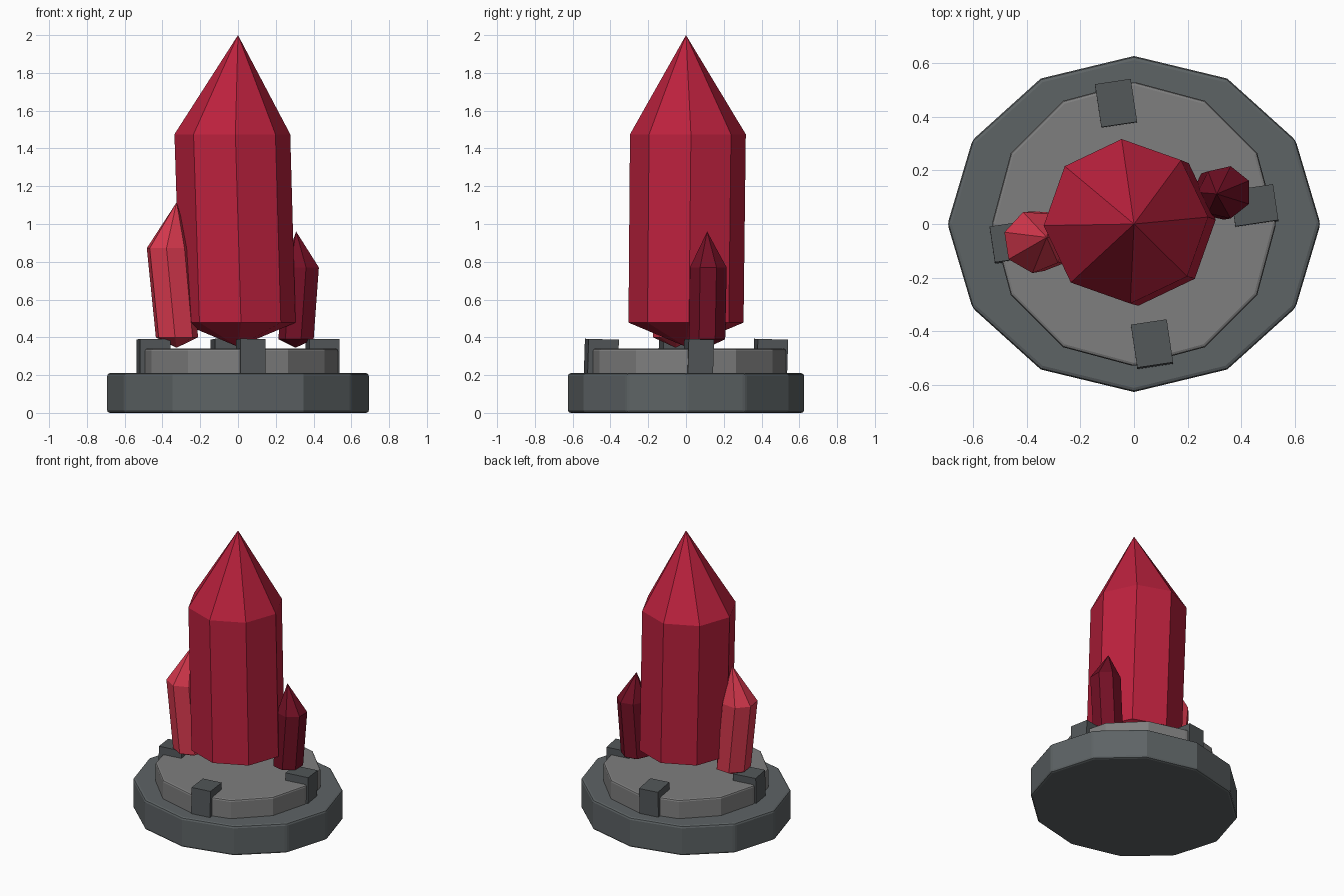
import bpy, bmesh, math
from mathutils import Matrix

if "Cube" in bpy.data.objects:
    bpy.data.objects.remove(bpy.data.objects["Cube"])


def material(name, rgb):
    m = bpy.data.materials.new(name)
    m.diffuse_color = (*rgb, 1)
    m.use_nodes = True
    m.node_tree.nodes["Principled BSDF"].inputs["Base Color"].default_value = m.diffuse_color
    return m


def finish(bm, name, mat, bevel=0):
    bmesh.ops.recalc_face_normals(bm, faces=bm.faces[:])
    me = bpy.data.meshes.new(name)
    bm.to_mesh(me)
    bm.free()
    me.materials.append(mat)
    ob = bpy.data.objects.new(name, me)
    bpy.context.collection.objects.link(ob)
    if bevel:
        b = ob.modifiers.new("edge_bevel", 'BEVEL')
        b.width, b.segments = bevel, 2
    return ob


def ring(bm, sides, cx, cy, z, rx, ry, phase=0):
    pts = []
    for i in range(sides):
        a = math.radians(phase) + i * math.tau / sides
        pts.append(bm.verts.new((cx + rx * math.cos(a), cy + ry * math.sin(a), z)))
    return pts


def bridge(bm, low, high):
    n = len(low)
    for i in range(n):
        j = (i + 1) % n
        bm.faces.new((low[i], low[j], high[j], high[i]))


def slab(name, rx, ry, z0, z1, mat, bevel):
    bm = bmesh.new()
    low, high = (ring(bm, 12, 0, 0, z, rx, ry) for z in (z0, z1))
    bridge(bm, low, high)
    bm.faces.new(low)
    bm.faces.new(high)
    return finish(bm, name, mat, bevel)


def crystal(name, sides, phase, tail, low, high, tip, mat):
    """tail/tip are points; low/high are (x, y, z, radius) rings."""
    bm = bmesh.new()
    a, b = (ring(bm, sides, *r, r[3], phase) for r in (low, high))
    bridge(bm, a, b)
    for loop, point in ((a, tail), (b, tip)):
        v = bm.verts.new(point)
        for i in range(sides):
            bm.faces.new((loop[i], loop[(i + 1) % sides], v))
    return finish(bm, name, mat)


stone = material("dark_stone", (0.11, 0.125, 0.13))
pale = material("pale_stone", (0.21, 0.21, 0.21))
block = material("block_stone", (0.085, 0.095, 0.1))
red = material("red", (0.50, 0.015, 0.047))
light = material("light_red", (0.68, 0.04, 0.075))
dark = material("dark_red", (0.17, 0.005, 0.018))

# Two-tier pedestal
slab("base", 0.695, 0.626, 0, 0.21, stone, 0.015)
slab("upper_tier", 0.53, 0.53, 0.19, 0.34, pale, 0.012)

# Four stone blocks around the upper tier, leaning very slightly
for k in range(4):
    ang = math.radians(8.5 + 90 * k)
    bm = bmesh.new()
    bmesh.ops.create_cube(bm, size=1, matrix=(
        Matrix.Translation((0.453 * math.cos(ang), 0.453 * math.sin(ang), 0.295))
        @ Matrix.Rotation(-0.03, 4, 'X')
        @ Matrix.Rotation(ang, 4, 'Z')
        @ Matrix.Diagonal((0.162, 0.135, 0.19, 1))))
    finish(bm, f"stone_block_{k + 1}", block)

# Crystal cluster
crystal("main_crystal", 8, 3, (0, 0, 0.35), (0, 0, 0.478, 0.305),
        (-0.03, 0.01, 1.475, 0.307), (0, 0, 2), red)
crystal("left_crystal", 7, 163, (-0.325, -0.055, 0.345), (-0.325, -0.06, 0.40, 0.115),
        (-0.37, -0.065, 0.872, 0.118), (-0.325, -0.05, 1.115), light)
crystal("right_crystal", 7, 180 / 7, (0.305, 0.112, 0.345), (0.312, 0.112, 0.39, 0.098),
        (0.338, 0.118, 0.77, 0.1), (0.308, 0.112, 0.96), dark)
